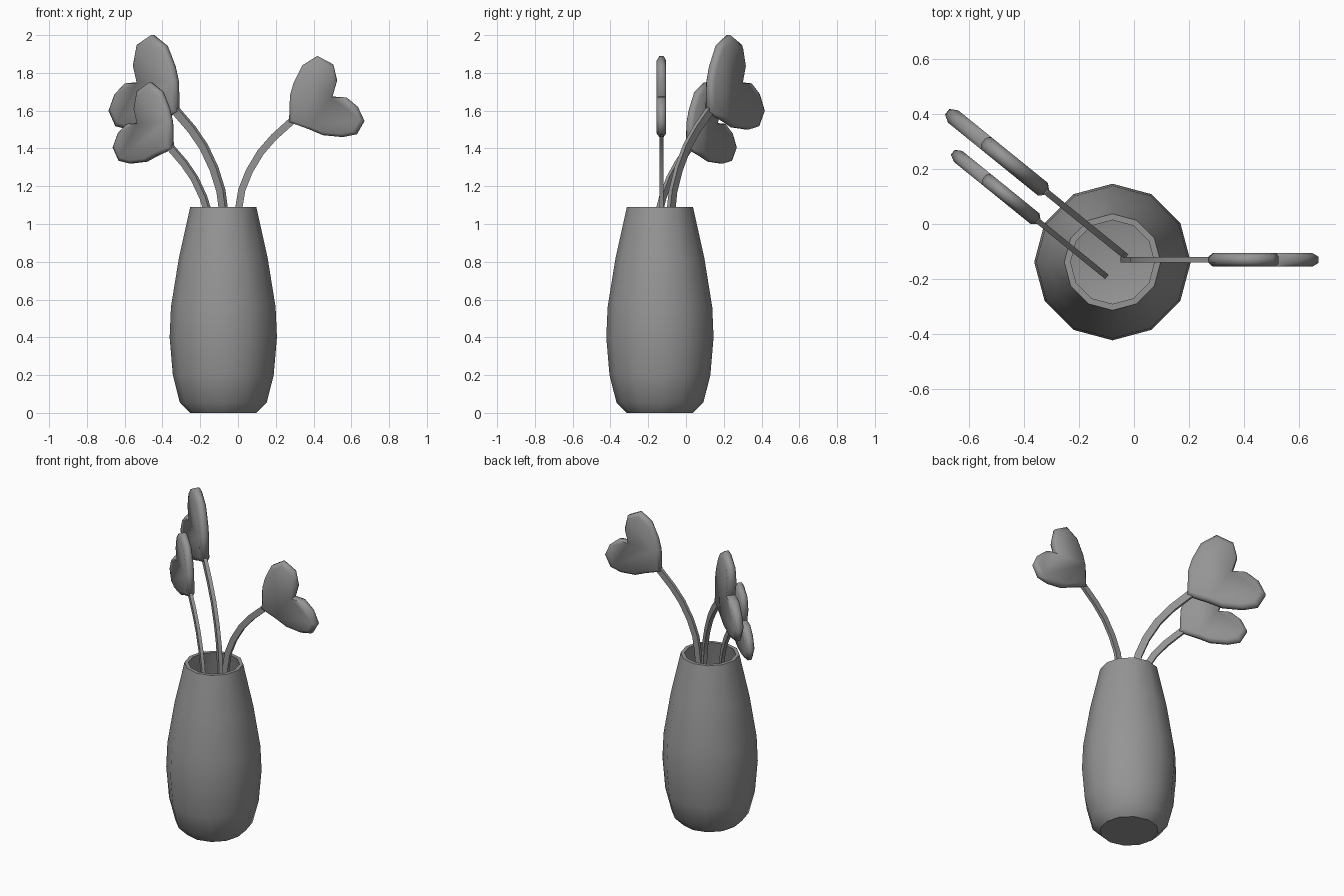
import bpy, bmesh, math
from mathutils import Vector

cube = bpy.data.objects.get("Cube")
if cube:
    bpy.data.objects.remove(cube, do_unlink=True)

grey = bpy.data.materials.new("warm_grey")
grey.use_nodes = True
tone = (0.3, 0.3, 0.3, 1)
grey.diffuse_color = tone
grey.node_tree.nodes["Principled BSDF"].inputs["Base Color"].default_value = tone


def loft(name, rings, angle):
    """Skin closed rings of points, cap both ends and shade."""
    bm = bmesh.new()
    loops = [[bm.verts.new(p) for p in ring] for ring in rings]
    n = len(loops[0])
    for a, b in zip(loops, loops[1:]):
        for i in range(n):
            j = (i + 1) % n
            bm.faces.new((a[i], a[j], b[j], b[i]))
    bm.faces.new(loops[0][::-1])
    bm.faces.new(loops[-1])
    bmesh.ops.recalc_face_normals(bm, faces=bm.faces)
    mesh = bpy.data.meshes.new(name)
    bm.to_mesh(mesh)
    bm.free()
    mesh.materials.append(grey)
    ob = bpy.data.objects.new(name, mesh)
    bpy.context.collection.objects.link(ob)
    bpy.ops.object.select_all(action='DESELECT')
    ob.select_set(True)
    bpy.context.view_layer.objects.active = ob
    bpy.ops.object.shade_smooth_by_angle(angle=math.radians(angle))
    return ob


# Vase: outside profile up to the rim, then down the inner wall
WALL = 0.023
outer = [(0.175, 0), (0.23, 0.055), (0.267, 0.2), (0.284, 0.4),
         (0.277, 0.56), (0.235, 0.82), (0.175, 1.09)]
inner = [(r - WALL, z) for r, z in reversed(outer[1:])] + [(0.13, 0.03)]


def circle(r, z, sides=12):
    steps = [2 * math.pi * i / sides for i in range(sides)]
    return [(r * math.cos(a), r * math.sin(a), z) for a in steps]


vase = loft("vase", [circle(r, z) for r, z in outer + inner], 40)
vase.location = (-0.078, -0.138, 0)

# Flower outlines in the (sideways, up) plane
stem_path = [(0, 0), (0, 0.35), (0.012, 0.65), (0.035, 0.89), (0.05, 0.98),
             (0.09, 1.08), (0.15, 1.18), (0.22, 1.26), (0.32, 1.35)]
heart = [(0.3, 1.34), (0.305, 1.48), (0.325, 1.55), (0.37, 1.64), (0.45, 1.69),
         (0.535, 1.645), (0.555, 1.56), (0.53, 1.475), (0.605, 1.47),
         (0.665, 1.42), (0.7, 1.345), (0.66, 1.275), (0.585, 1.26),
         (0.48, 1.27), (0.41, 1.3)]


def stem_rings(half_width=0.019, half_depth=0.01):
    pts = [Vector(p) for p in stem_path]
    rings = []
    for i, p in enumerate(pts):
        t = (pts[min(i + 1, len(pts) - 1)] - pts[max(i - 1, 0)]).normalized()
        side = Vector((t.y, -t.x)) * half_width
        a, b = p - side, p + side
        rings.append([(a.x, -half_depth, a.y), (b.x, -half_depth, b.y),
                      (b.x, half_depth, b.y), (a.x, half_depth, a.y)])
    return rings


def heart_rings():
    cx, cz = 0.46, 1.44
    layers = [(-0.025, 0.9), (-0.011, 1), (0.011, 1), (0.025, 0.9)]
    return [[(cx + (x - cx) * s, y, cz + (z - cz) * s) for x, z in heart]
            for y, s in layers]


# Three flowers: position, turn about the vertical, size
flowers = {"right_side": ((-0.03, -0.13, 0.2), 0, 1),
           "tall_back": ((-0.045, -0.105, 0.035), 141, 1.163),
           "short_front": ((-0.113, -0.18, 0.06), 141, 1)}
for label, (place, turn, size) in flowers.items():
    for part in (loft(label + "_stem", stem_rings(), 40),
                 loft(label + "_heart_bloom", heart_rings(), 70)):
        part.location = place
        part.rotation_euler.z = math.radians(turn)
        part.scale = (size, size, size)
